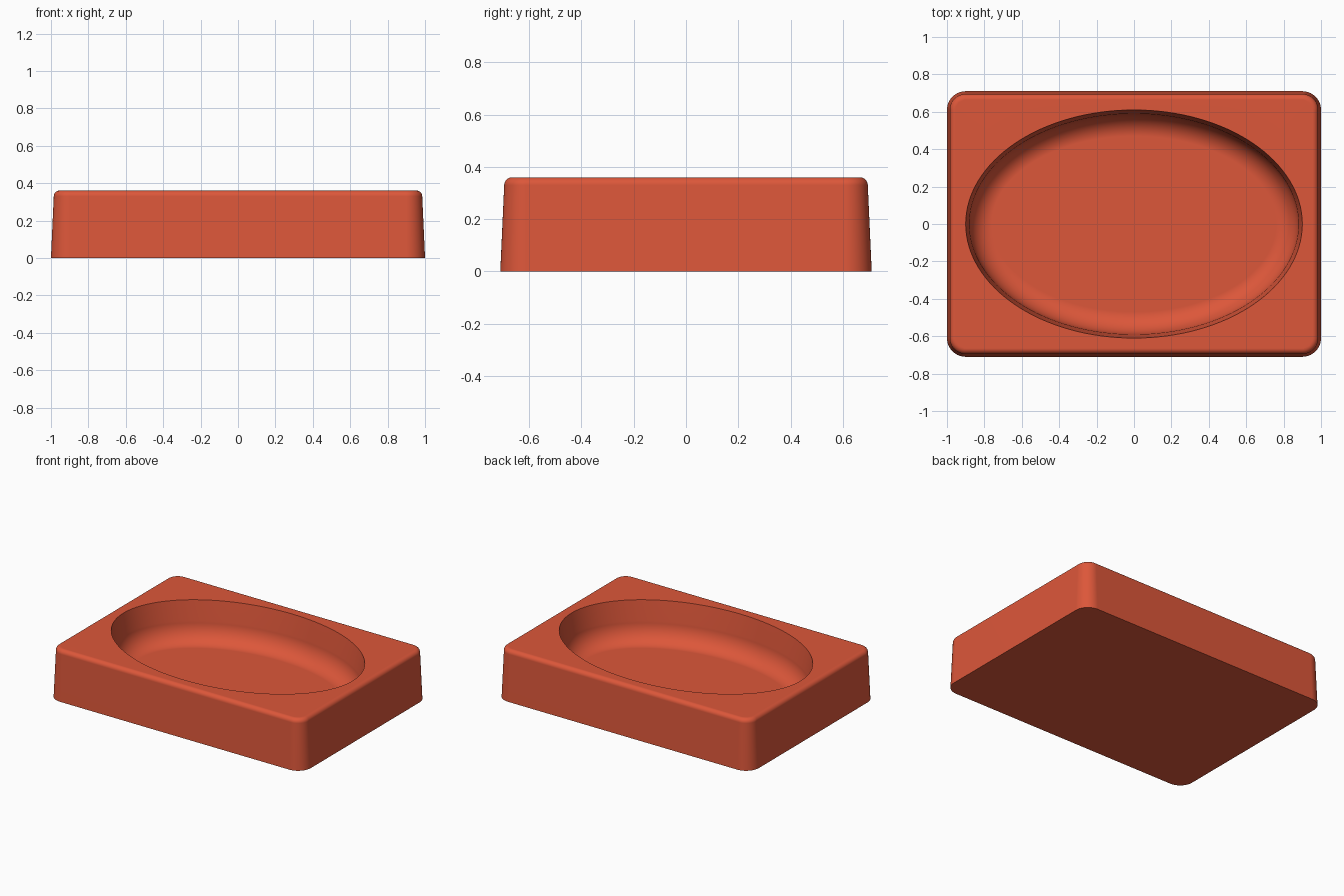
import bpy
import bmesh
from math import cos, sin, pi, radians

cube = bpy.data.objects.get("Cube")
if cube:
    bpy.data.objects.remove(cube, do_unlink=True)

HEIGHT, FLOOR = 0.36, 0.08
HALF_X, HALF_Y, CORNER = 1.0, 0.71, 0.1
RIM_X, RIM_Y = 0.9, 0.61
DRAFT, ROUND = 0.015, 0.03

clay = bpy.data.materials.new("terracotta_red")
clay.use_nodes = True
clay.diffuse_color = (0.72, 0.095, 0.042, 1)
clay.node_tree.nodes["Principled BSDF"].inputs["Base Color"].default_value = clay.diffuse_color

bm = bmesh.new()


def rounded_rectangle(inset, z, steps=12):
    """Ring of vertices with four arc corners."""
    r = CORNER - inset
    ring = []
    for quarter, (sx, sy) in enumerate(((1, 1), (-1, 1), (-1, -1), (1, -1))):
        for i in range(steps + 1):
            a = (quarter + i / steps) * pi / 2
            ring.append(bm.verts.new((sx * (HALF_X - CORNER) + r * cos(a),
                                      sy * (HALF_Y - CORNER) + r * sin(a), z)))
    return ring


def ellipse(inset, z, steps=128):
    """Ring of vertices following the basin rim."""
    return [bm.verts.new(((RIM_X - inset) * cos(2 * pi * i / steps),
                          (RIM_Y - inset) * sin(2 * pi * i / steps), z))
            for i in range(steps)]


def skin(rings):
    """Join consecutive rings with smooth quads."""
    for low, high in zip(rings, rings[1:]):
        for i in range(len(low)):
            j = (i + 1) % len(low)
            bm.faces.new((low[i], low[j], high[j], high[i])).smooth = True


def loop_edges(ring):
    return [bm.edges.get((ring[i - 1], ring[i])) for i in range(len(ring))]


# Outer wall: slight draft, then a rounded upper edge
outer = [rounded_rectangle(0, 0)]
for i in range(9):
    a = i / 8 * pi / 2
    outer.append(rounded_rectangle(DRAFT + ROUND * (1 - cos(a)),
                                   HEIGHT - ROUND + ROUND * sin(a)))
skin(outer)

# Basin wall: steep at the rim, sweeping into a flat floor
basin = [ellipse(0, HEIGHT)]
for i in range(15):
    a = i / 14 * pi / 2
    basin.append(ellipse(0.02 + 0.12 * (1 - cos(a)), FLOOR + 0.14 * (1 - sin(a))))
skin(basin)

# Flat underside, basin floor and top border
bm.faces.new(outer[0])
bm.faces.new(basin[-1])
bmesh.ops.triangle_fill(bm, use_beauty=True, normal=(0, 0, 1),
                        edges=loop_edges(outer[-1]) + loop_edges(basin[0]))
bmesh.ops.recalc_face_normals(bm, faces=bm.faces)

mesh = bpy.data.meshes.new("oval_basin_dish")
bm.to_mesh(mesh)
bm.free()
mesh.materials.append(clay)
dish = bpy.data.objects.new("oval_basin_dish", mesh)
bpy.context.collection.objects.link(dish)

# Smooth curves, crisp rim and base edges
bpy.context.view_layer.objects.active = dish
dish.select_set(True)
bpy.ops.object.shade_smooth_by_angle(angle=radians(35))
weighted = dish.modifiers.new("weighted_normals", 'WEIGHTED_NORMAL')
weighted.keep_sharp = True
